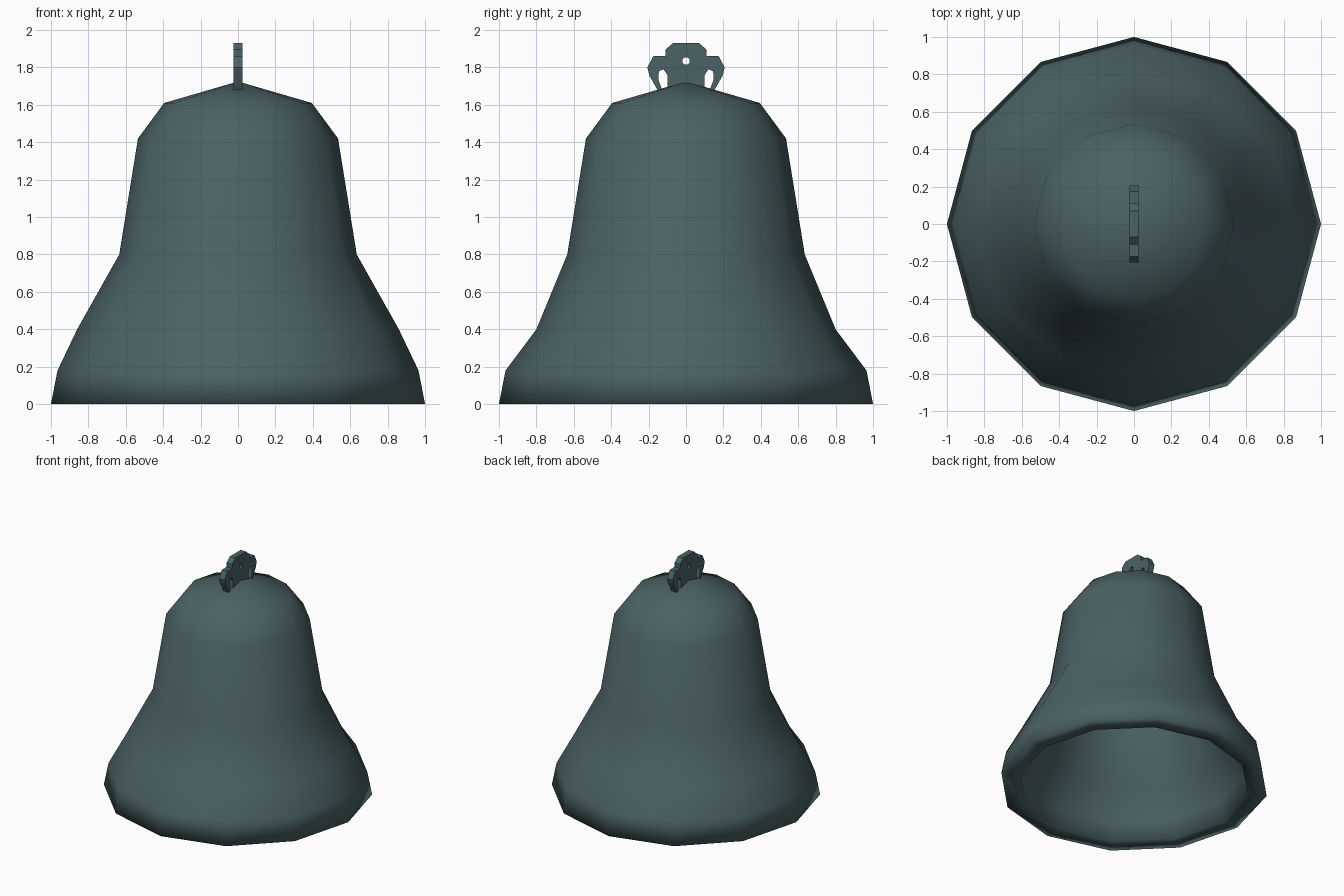
import bpy, bmesh, math
from mathutils import Matrix

if "Cube" in bpy.data.objects:
    bpy.data.objects.remove(bpy.data.objects["Cube"])

SIDES = 12

bronze = bpy.data.materials.new("dark_teal_bronze")
bronze.diffuse_color = (0.070, 0.122, 0.130, 1)
bronze.use_nodes = True
bronze.node_tree.nodes["Principled BSDF"].inputs["Base Color"].default_value = bronze.diffuse_color


# Bell body: twelve-sided outer shell, thick rim and hollow inside
# (radius along x, radius along y, height)
outer = [(1.0, 1.0, 0), (0.965, 0.965, 0.18), (0.86, 0.80, 0.40),
         (0.635, 0.635, 0.80), (0.535, 0.535, 1.42), (0.395, 0.395, 1.61)]
inner = [(0.86, 0.86, 0), (0.83, 0.83, 0.15), (0.72, 0.67, 0.37),
         (0.51, 0.51, 0.77), (0.42, 0.42, 1.36), (0.31, 0.31, 1.50)]

bm = bmesh.new()


def ring(rx, ry, z):
    verts = []
    for i in range(SIDES):
        a = 2 * math.pi * i / SIDES
        r = rx * math.cos(a) ** 2 + ry * math.sin(a) ** 2
        verts.append(bm.verts.new((r * math.cos(a), r * math.sin(a), z)))
    return verts


rings = [ring(*p) for p in reversed(inner)] + [ring(*p) for p in outer]
for a, b in zip(rings, rings[1:]):
    for i in range(SIDES):
        j = (i + 1) % SIDES
        bm.faces.new((a[i], a[j], b[j], b[i]))
for loop, z in ((rings[0], 1.58), (rings[-1], 1.725)):
    tip = bm.verts.new((0, 0, z))
    for i in range(SIDES):
        bm.faces.new((loop[i], loop[(i + 1) % SIDES], tip))
bmesh.ops.recalc_face_normals(bm, faces=bm.faces)
for f in bm.faces:
    f.smooth = True
mesh = bpy.data.meshes.new("bell_body")
bm.to_mesh(mesh)
bm.free()
mesh.materials.append(bronze)
bpy.context.collection.objects.link(bpy.data.objects.new("bell_body", mesh))

# Hanging crown: flat plate with two side arches and a centre hole
half = [(0.07, 1.93), (0.11, 1.895), (0.11, 1.86), (0.175, 1.86),
        (0.207, 1.80), (0.195, 1.755), (0.15, 1.675), (0.125, 1.675),
        (0.148, 1.735), (0.145, 1.78), (0.12, 1.79), (0.10, 1.76),
        (0.10, 1.675)]
outline = half + [(-y, z) for y, z in reversed(half)]
hole = [(0.021 * math.cos(k * math.pi / 4 + 0.39),
         1.835 + 0.021 * math.sin(k * math.pi / 4 + 0.39)) for k in range(8)]

curve = bpy.data.curves.new("hanging_crown", 'CURVE')
curve.dimensions = '2D'
curve.fill_mode = 'BOTH'
curve.extrude = 0.025
for pts in (outline, hole):
    s = curve.splines.new('POLY')
    s.points.add(len(pts) - 1)
    for p, (y, z) in zip(s.points, pts):
        p.co = (y, z, 0, 1)
    s.use_cyclic_u = True
curve.materials.append(bronze)
crown = bpy.data.objects.new("hanging_crown", curve)
bpy.context.collection.objects.link(crown)
# Stand the plate up in the y-z plane
crown.matrix_world = Matrix(((0, 0, 1, 0), (1, 0, 0, 0),
                             (0, 1, 0, 0), (0, 0, 0, 1)))
bpy.context.view_layer.objects.active = crown
crown.select_set(True)
bpy.ops.object.convert(target='MESH')
bpy.ops.object.shade_smooth_by_angle(angle=math.radians(30))
